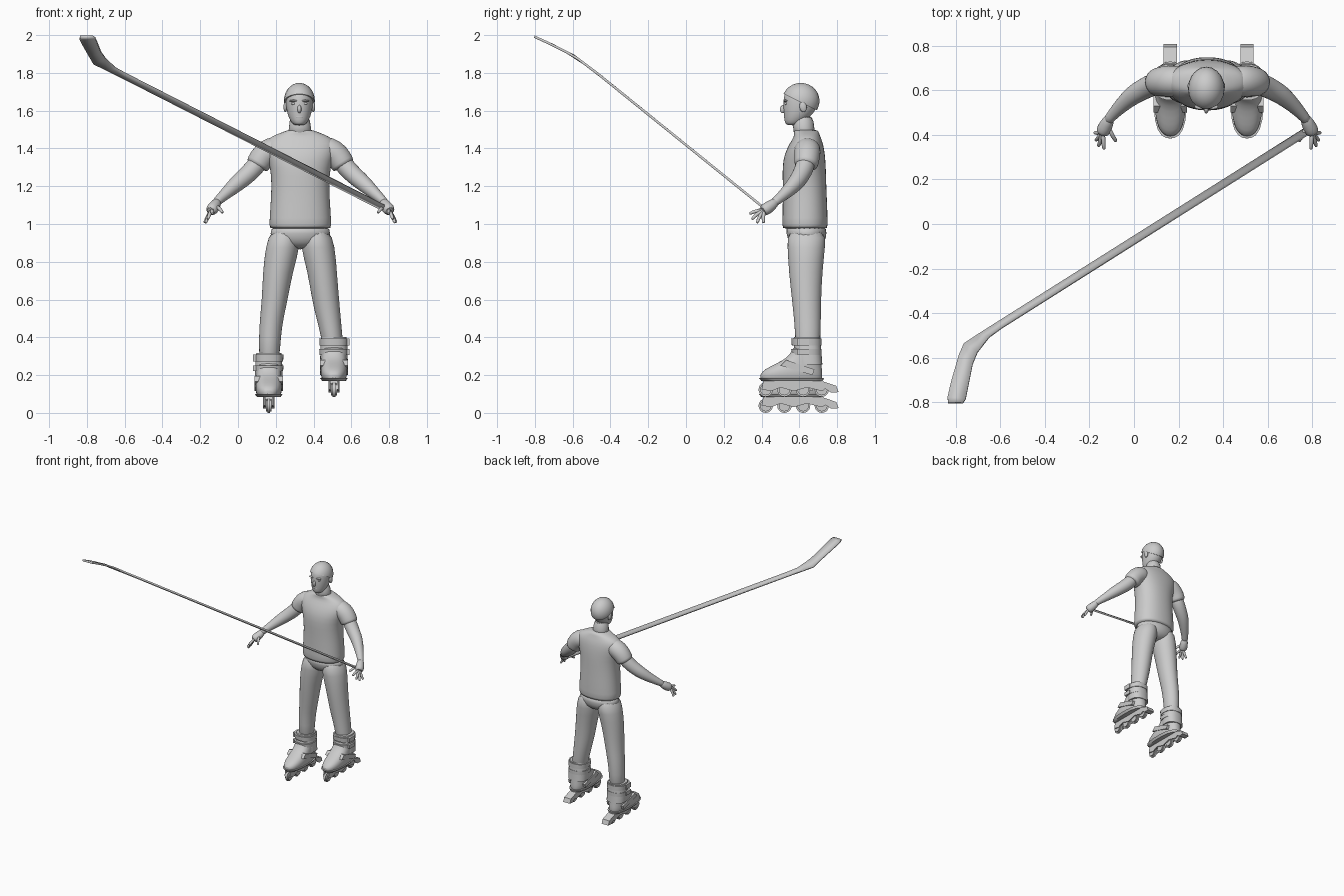
import bpy, bmesh
from math import cos, sin, pi
from mathutils import Vector, Matrix

old = bpy.data.objects.get("Cube")
if old:
    bpy.data.objects.remove(old, do_unlink=True)

grey = bpy.data.materials.new("plain_grey")
grey.use_nodes = True
grey.diffuse_color = (0.6, 0.6, 0.6, 1)
grey.node_tree.nodes["Principled BSDF"].inputs["Base Color"].default_value = (0.6, 0.6, 0.6, 1)
MID = 0.33  # body centre line


def finish(name, bm, subdiv=0, angle=0.9):
    bmesh.ops.recalc_face_normals(bm, faces=bm.faces)
    mesh = bpy.data.meshes.new(name)
    bm.to_mesh(mesh)
    bm.free()
    mesh.materials.append(grey)
    ob = bpy.data.objects.new(name, mesh)
    bpy.context.collection.objects.link(ob)
    if subdiv:
        ob.modifiers.new("Smooth", "SUBSURF").levels = subdiv
    bpy.ops.object.select_all(action="DESELECT")
    ob.select_set(True)
    bpy.context.view_layer.objects.active = ob
    bpy.ops.object.shade_smooth_by_angle(angle=angle)
    return ob


def skin(name, rings, n, power, subdiv):
    """Skin oval rings given as (centre, half-axis u, half-axis v)."""
    bm = bmesh.new()
    loops = []
    for c, u, v in rings:
        loop = []
        for i in range(n):
            a, b = cos(2 * pi * i / n), sin(2 * pi * i / n)
            k = (abs(a) ** power + abs(b) ** power) ** (-1 / power)
            loop.append(bm.verts.new(c + u * a * k + v * b * k))
        loops.append(loop)
    for p, q in zip(loops, loops[1:]):
        for i in range(n):
            bm.faces.new((p[i], p[i - 1], q[i - 1], q[i]))
    bm.faces.new(loops[0])
    bm.faces.new(loops[-1])
    return finish(name, bm, subdiv)


def stack(name, rows, n=20, power=2, subdiv=1):
    """Level rings: (z, x, y, half width, half depth)."""
    return skin(name, [(Vector((x, y, z)), Vector((rx, 0, 0)), Vector((0, ry, 0)))
                       for z, x, y, rx, ry in rows], n, power, subdiv)


def tube(name, rows, side, n=12, subdiv=1):
    """Rings across a path: (x, y, z, radius); side -1 mirrors over the body."""
    pts = [Vector((MID + side * (x - MID), y, z)) for x, y, z, r in rows]
    rings = []
    for i, row in enumerate(rows):
        t = (pts[min(i + 1, len(pts) - 1)] - pts[max(i - 1, 0)]).normalized()
        u = t.cross(Vector((0, 1, 0))).normalized()
        rings.append((pts[i], u * row[3], t.cross(u) * row[3]))
    return skin(name, rings, n, 2, subdiv)


def ball(name, pos, size, rot=0, cut=None):
    bm = bmesh.new()
    bmesh.ops.create_uvsphere(bm, u_segments=20, v_segments=14, radius=1)
    m = Matrix.Translation(pos) @ Matrix.Rotation(rot, 4, "X") @ Matrix.Diagonal((*size, 1))
    bm.transform(m)
    if cut:
        bmesh.ops.bisect_plane(bm, geom=bm.verts[:] + bm.edges[:] + bm.faces[:],
                               plane_co=cut[0], plane_no=cut[1], clear_inner=True)
        bmesh.ops.holes_fill(bm, edges=bm.edges)
    return finish(name, bm)


def block(name, profile, x, half):
    """Side profile of (y, z) points, extruded across x."""
    bm = bmesh.new()
    f = bm.faces.new([bm.verts.new((x - half, y, z)) for y, z in profile])
    ext = bmesh.ops.extrude_face_region(bm, geom=[f])["geom"]
    bmesh.ops.translate(bm, vec=(2 * half, 0, 0),
                        verts=[g for g in ext if isinstance(g, bmesh.types.BMVert)])
    return finish(name, bm, 0, 0.5)


# Shirt, pelvis and neck
stack("shirt", [(.975, MID, .63, .162, .118), (.98, MID, .63, .166, .121),
                (1.08, MID, .63, .16, .119), (1.2, MID, .628, .152, .115),
                (1.3, MID, .625, .158, .116), (1.37, MID, .628, .185, .108),
                (1.43, MID, .638, .192, .088), (1.465, MID, .642, .155, .068),
                (1.49, MID, .637, .082, .066), (1.5, MID, .632, .062, .06)],
      24, 2.3)
stack("trouser_seat", [(.865, MID, .64, .05, .05), (.9, MID, .64, .15, .097),
                       (.95, MID, .638, .162, .108), (1.0, MID, .635, .155, .11)], 24)
stack("neck", [(1.46, .328, .63, .07, .06), (1.51, .328, .622, .057, .056),
               (1.58, .327, .62, .055, .056)])

# Head
HX = .325
stack("face", [(1.522, HX, .565, .025, .03), (1.535, HX, .57, .042, .048),
               (1.57, HX, .59, .06, .072), (1.61, HX, .603, .07, .089),
               (1.65, HX, .608, .074, .093), (1.69, HX, .608, .073, .09),
               (1.725, HX, .61, .05, .065)])
ball("hair", (HX, .608, 1.652), (.082, .099, .095), 0, ((HX, .53, 1.682), (0, .5, 1)))
ball("nose", (HX, .517, 1.608), (.011, .02, .022), -.35)
ball("lips", (HX, .528, 1.567), (.022, .009, .008))
for s, tag in ((1, "right"), (-1, "left")):
    ball(tag + "_ear", (HX - s * .074, .62, 1.62), (.01, .019, .028), .2)
    ball(tag + "_brow", (HX - s * .03, .527, 1.652), (.023, .012, .006))
    ball(tag + "_eye", (HX - s * .03, .532, 1.637), (.012, .01, .007))

    # Arm, hand and fingers
    tube(tag + "_sleeve", [(.24, .64, 1.40, .06), (.18, .643, 1.395, .073),
                           (.135, .642, 1.365, .07), (.106, .637, 1.318, .065),
                           (.098, .635, 1.303, .062)], s, 16)
    tube(tag + "_arm", [(.13, .64, 1.36, .05), (.09, .63, 1.30, .053),
                        (.04, .605, 1.252, .049), (-.005, .58, 1.215, .046),
                        (-.06, .53, 1.165, .034), (-.108, .478, 1.122, .024),
                        (-.118, .462, 1.11, .024)], s)
    tube(tag + "_palm", [(-.105, .485, 1.127, .02), (-.12, .455, 1.1, .031),
                         (-.138, .42, 1.077, .035), (-.145, .405, 1.066, .026)], s)
    knuckle = Vector((-.14, .415, 1.073))
    for finger, tip in (("thumb", (-.08, .37, 1.06)), ("index", (-.135, .335, 1.055)),
                        ("middle", (-.16, .348, 1.025)), ("ring", (-.172, .375, 1.005)),
                        ("little", (-.178, .41, 1.005))):
        root = Vector((-.118, .44, 1.095)) if finger == "thumb" else knuckle
        tip = Vector(tip)
        bend = root.lerp(tip, .55) + Vector((0, -.004, .006))
        tube(f"{tag}_{finger}", [(*root, .012), (*bend, .0105), (*root.lerp(tip, .93), .009),
                                 (*tip, .006)], s, 8)

# Trouser legs
stack("right_trouser_leg", [(.98, .25, .638, .075, .105), (.88, .238, .637, .093, .101),
                            (.75, .211, .633, .08, .09), (.6, .195, .638, .069, .078),
                            (.5, .178, .643, .063, .072), (.4, .168, .645, .058, .067),
                            (.25, .165, .645, .056, .062)])
stack("left_trouser_leg", [(.98, .41, .638, .075, .105), (.88, .422, .637, .093, .101),
                           (.75, .446, .633, .078, .09), (.6, .463, .638, .073, .078),
                           (.5, .48, .643, .065, .072), (.4, .497, .645, .057, .067),
                           (.33, .505, .645, .055, .062)])


def skate(tag, x, up):
    """Inline skate with its wheels resting at height up."""
    def rows(data):
        return [(z + up, x, (y0 + y1) / 2, w, (y1 - y0) / 2) for z, y0, y1, w in data]

    stack(tag + "_boot", rows([(.083, .41, .71, .05), (.09, .395, .72, .063),
                               (.12, .39, .722, .071), (.145, .415, .72, .071),
                               (.175, .475, .717, .068), (.205, .535, .715, .067),
                               (.25, .565, .712, .067), (.27, .57, .71, .06)]), 24, 2.5)
    stack(tag + "_sole", rows([(.083, .40, .725, .062), (.1, .385, .73, .074)]), 24, 2.6, 0)
    stack(tag + "_cuff", rows([(.17, .585, .722, .074), (.3, .567, .712, .07),
                               (.317, .572, .712, .066)]), 24, 2.5, 0)
    # Straps with buckles on the outer side
    out = -1 if x < MID else 1
    for z0, z1 in ((.222, .252), (.272, .308)):
        stack(tag + "_strap", rows([(z0, .56, .718, .076), (z1, .557, .718, .078)]), 24, 2.5, 0)
        block(tag + "_buckle", [(.59, z0 + up), (.65, z0 + up), (.65, z1 + up), (.59, z1 + up)],
              x + out * .076, .007)
    block(tag + "_instep_strap", [(.5, .165 + up), (.53, .195 + up), (.68, .145 + up),
                                  (.67, .115 + up)], x, .075)
    # Wheel frame, wheels and heel brake
    for s in (-1, 1):
        block(tag + "_frame", [(.41, .088 + up), (.40, .04 + up), (.45, .03 + up),
                               (.5, .05 + up), (.57, .03 + up), (.64, .05 + up),
                               (.72, .03 + up), (.755, .055 + up), (.72, .09 + up)],
              x + s * .021, .004)
    block(tag + "_frame_bridge", [(.42, .07 + up), (.72, .07 + up), (.7, .09 + up),
                                  (.44, .09 + up)], x, .021)
    for i in range(4):
        bm = bmesh.new()
        bmesh.ops.create_cone(bm, cap_ends=True, segments=20, radius1=.038, radius2=.038, depth=.03)
        rims = [e for e in bm.edges if any(len(f.verts) > 4 for f in e.link_faces)]
        bmesh.ops.bevel(bm, geom=rims, offset=.008, segments=2, affect="EDGES")
        bm.transform(Matrix.Translation((x, .422 + .099 * i, .038 + up))
                     @ Matrix.Rotation(pi / 2, 4, "Y"))
        finish(tag + "_wheel", bm)
    block(tag + "_heel_brake", [(.715, .085 + up), (.76, .07 + up), (.795, .058 + up),
                                (.808, .025 + up), (.77, .022 + up), (.74, .04 + up)], x, .03)


skate("right_skate", .163, 0)
skate("left_skate", .508, .085)

# Hockey stick: a thin ribbon whose height follows y, bending flatter at the blade
heights = [(.45, 1.055), (-.46, 1.79), (-.59, 1.888), (-.7, 1.945), (-.81, 1.995)]


def height(y):
    for (y0, z0), (y1, z1) in zip(heights, heights[1:]):
        if y >= y1:
            return z0 + (z1 - z0) * (y - y0) / (y1 - y0)
    return heights[-1][1]


bm = bmesh.new()
pairs = [bm.verts.new((x, y, height(y))) for x, y in (
    (.758, .423), (.775, .398), (-.61, -.44), (-.592, -.465), (-.70, -.497), (-.65, -.507),
    (-.765, -.54), (-.703, -.575), (-.787, -.59), (-.725, -.63), (-.822, -.71),
    (-.745, -.73), (-.838, -.78), (-.756, -.785), (-.835, -.803), (-.768, -.803))]
for i in range(0, len(pairs) - 2, 2):
    bm.faces.new((pairs[i], pairs[i + 1], pairs[i + 3], pairs[i + 2]))
stick = finish("hockey_stick", bm, 0, 0.5)
solid = stick.modifiers.new("Thickness", "SOLIDIFY")
solid.thickness, solid.offset = .013, 0
